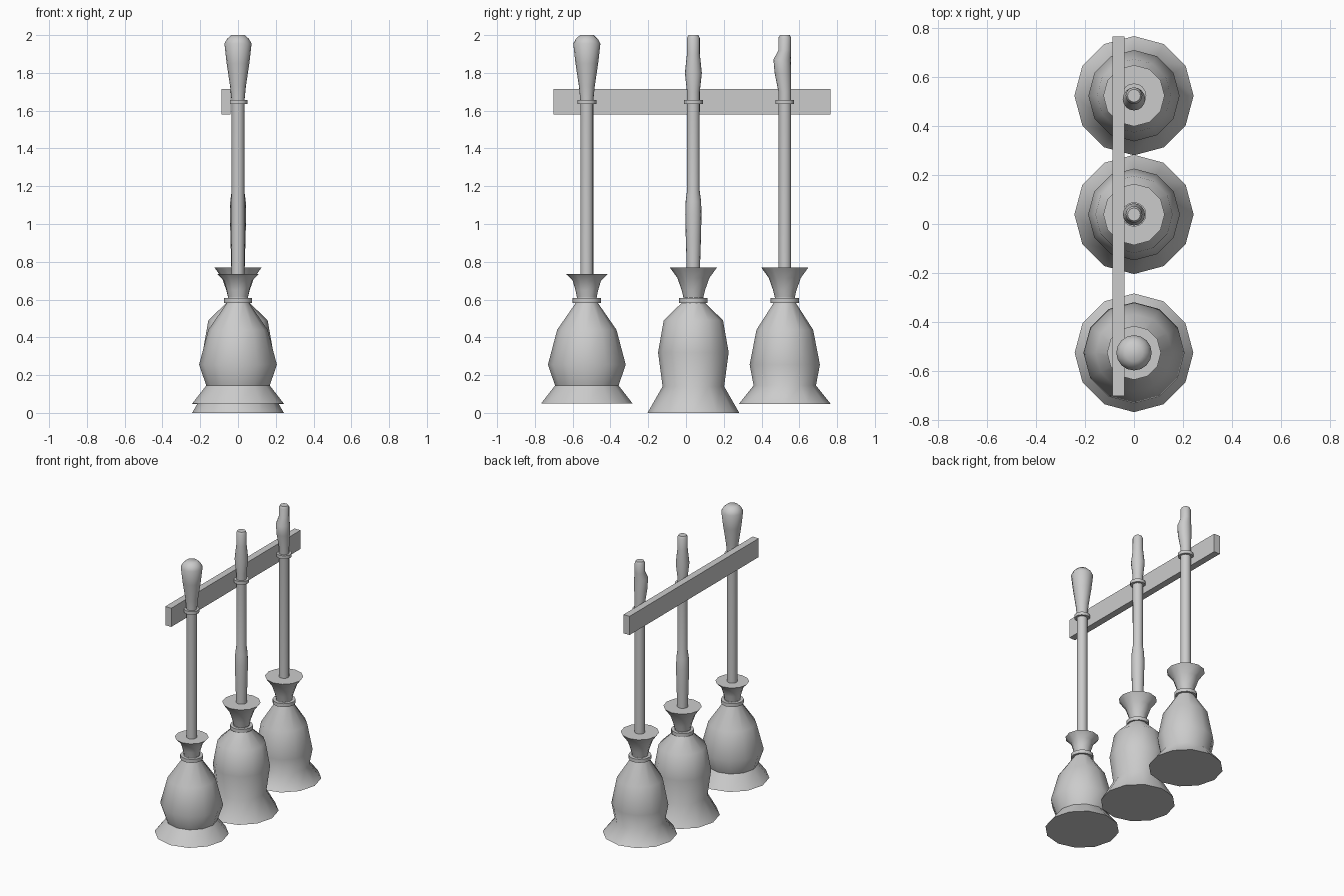
import bpy, bmesh
from math import cos, sin, pi, radians

if "Cube" in bpy.data.objects:
    bpy.data.objects.remove(bpy.data.objects["Cube"])


def lathe(name, profile, y, sides=12, angle=50):
    """Closed loft of circular sections: (z, radius[, y offset])."""
    bm = bmesh.new()
    rings = []
    for z, r, *off in profile:
        dy = off[0] if off else 0
        rings.append([bm.verts.new((r * cos(2 * pi * i / sides),
                                    y + dy + r * sin(2 * pi * i / sides), z))
                      for i in range(sides)])
    for a, b in zip(rings, rings[1:]):
        for i in range(sides):
            j = (i + 1) % sides
            bm.faces.new((a[i], a[j], b[j], b[i]))
    bm.faces.new(rings[0][::-1])
    bm.faces.new(rings[-1])
    mesh = bpy.data.meshes.new(name)
    bm.to_mesh(mesh)
    bm.free()
    ob = bpy.data.objects.new(name, mesh)
    bpy.context.collection.objects.link(ob)
    bpy.ops.object.select_all(action='DESELECT')
    ob.select_set(True)
    bpy.context.view_layer.objects.active = ob
    bpy.ops.object.shade_smooth_by_angle(angle=radians(angle))
    return ob


# Head and handle profiles of the three brooms
brooms = [
    ("front", -0.525,
     [(0.05, 0.242), (0.145, 0.168), (0.255, 0.206), (0.44, 0.157), (0.58, 0.06), (0.61, 0.053)],
     [(0.60, 0.05), (0.65, 0.06), (0.70, 0.075), (0.735, 0.11)],
     [(0.62, 0.034), (1.65, 0.034), (1.73, 0.042), (1.85, 0.06),
      (1.955, 0.072), (1.98, 0.058), (2.0, 0.036)]),
    ("middle", 0.039,
     [(0.0, 0.243), (0.14, 0.163), (0.32, 0.187), (0.49, 0.157), (0.58, 0.064), (0.61, 0.053)],
     [(0.60, 0.05), (0.65, 0.062), (0.715, 0.085), (0.77, 0.125)],
     [(0.62, 0.034), (0.80, 0.036), (0.92, 0.04), (1.05, 0.043), (1.12, 0.041),
      (1.18, 0.033), (1.70, 0.034), (1.80, 0.045), (1.90, 0.034), (1.985, 0.034), (2.0, 0.026)]),
    ("back", 0.523,
     [(0.048, 0.243), (0.145, 0.165), (0.255, 0.186), (0.44, 0.15), (0.58, 0.06), (0.61, 0.053)],
     [(0.60, 0.05), (0.65, 0.062), (0.715, 0.085), (0.77, 0.125)],
     [(0.62, 0.034), (1.70, 0.034), (1.80, 0.044, -0.01), (1.87, 0.046, -0.014),
      (1.92, 0.034), (1.985, 0.034), (2.0, 0.026)]),
]

for label, y, head, flare, handle in brooms:
    lathe(label + "_bristles", head, y)
    lathe(label + "_bristle_collar", flare, y)
    lathe(label + "_binding", [(0.582, 0.075), (0.607, 0.075)], y)
    lathe(label + "_handle", handle, y, 16)
    lathe(label + "_hanging_ring", [(1.634, 0.05), (1.657, 0.05)], y, 16)

# Wall rail behind the handles
bpy.ops.mesh.primitive_cube_add(size=1, location=(-0.063, 0.032, 1.648))
rail = bpy.context.object
rail.name = "wall_rail"
rail.scale = (0.048, 1.466, 0.134)
bpy.ops.object.transform_apply(location=False, rotation=False, scale=True)
